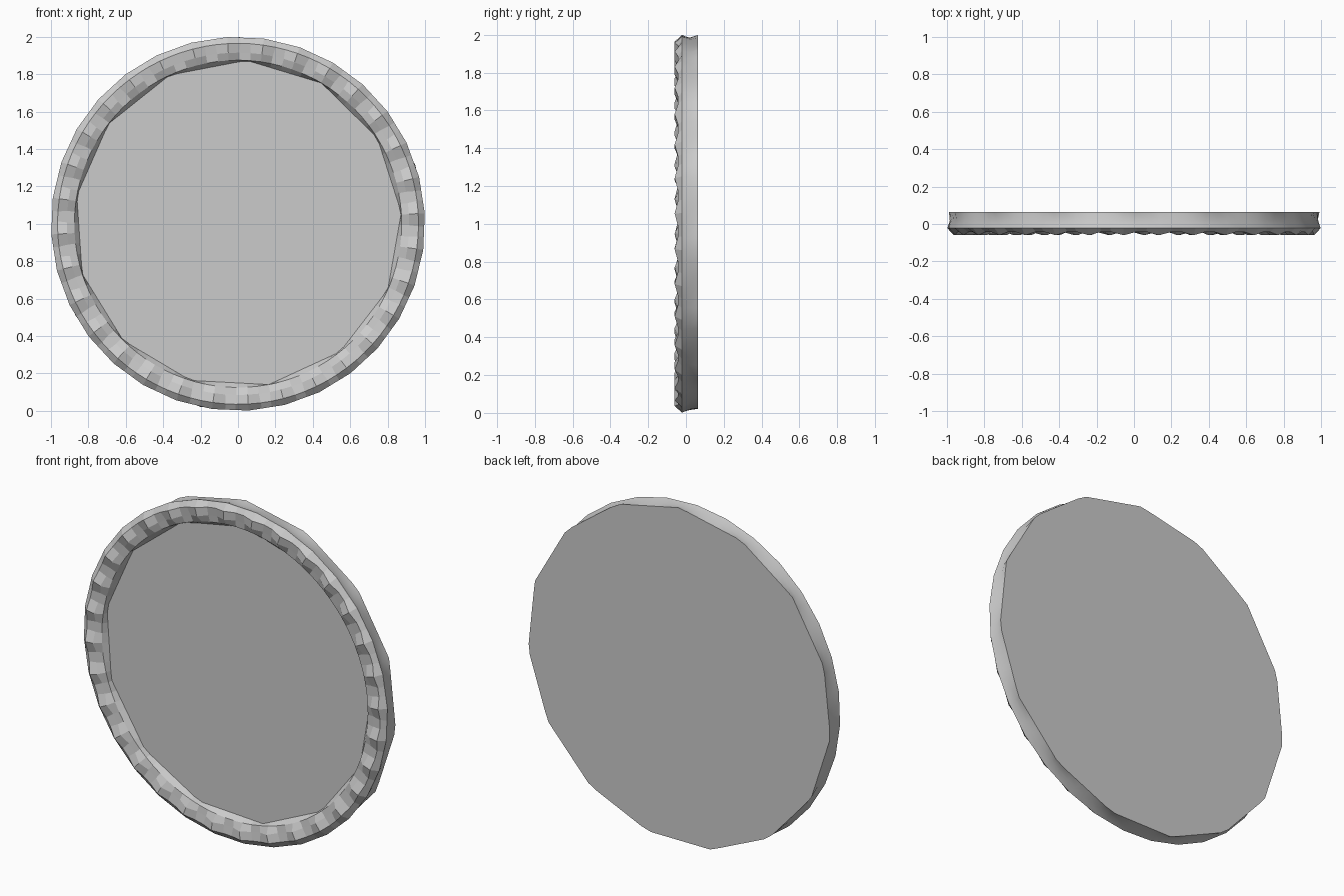
import bpy, bmesh, math

if "Cube" in bpy.data.objects:
    bpy.data.objects.remove(bpy.data.objects["Cube"])

TEETH = 32
PITCH = 2 * math.pi / TEETH
PHASE = math.radians(82)


def polygon_radius(a, radius, sides, phase):
    """Radius at angle a of a regular polygon with a corner at phase."""
    step = 2 * math.pi / sides
    return radius * math.cos(step / 2) / math.cos(((a - phase) % step) - step / 2)


bm = bmesh.new()


def ring(radius, y_base, y_ridge, half_width, sides=None, phase=0.0):
    """Loop of three points per tooth: left foot, ridge, right foot."""
    verts = []
    for i in range(TEETH):
        for off, y in ((-half_width, y_base), (0, y_ridge), (half_width, y_base)):
            a = PHASE + (i + off) * PITCH
            r = polygon_radius(a, radius, sides, phase) if sides else radius
            verts.append(bm.verts.new((r * math.cos(a), y, 1 + r * math.sin(a))))
    return verts


def bridge(a, b, smooth=False):
    n = len(a)
    for i in range(n):
        j = (i + 1) % n
        f = bm.faces.new((a[i], a[j], b[j], b[i]))
        f.smooth = smooth


# Loops from the recessed floor, over the toothed rim, to the back
floor = ring(0.875, 0.0, 0.0, 0.33, 13, math.radians(87))
foot = ring(0.875, -0.03, -0.03, 0.33)
crest_in = ring(0.915, -0.035, -0.06, 0.33)
crest_out = ring(0.965, -0.042, -0.06, 0.36)
edge = ring(1.0, -0.022, -0.022, 0.36, 32, PHASE)
waist = ring(0.985, 0.02, 0.02, 0.33)
back = ring(1.0, 0.063, 0.063, 0.33, 15, math.radians(90))

# Recess floor and wall
bm.faces.new(floor)
bridge(floor, foot)
# Toothed rim and outer chamfer
bridge(foot, crest_in)
bridge(crest_in, crest_out)
bridge(crest_out, edge)
# Smooth waisted side
bridge(edge, waist, True)
bridge(waist, back, True)
# Flat back
bm.faces.new(back)

# Crisp borders around the smooth side
for e in bm.edges:
    if any(not f.smooth for f in e.link_faces):
        e.smooth = False
bmesh.ops.recalc_face_normals(bm, faces=bm.faces)

mesh = bpy.data.meshes.new("toothed_disc")
bm.to_mesh(mesh)
bm.free()
disc = bpy.data.objects.new("toothed_disc", mesh)
bpy.context.collection.objects.link(disc)
